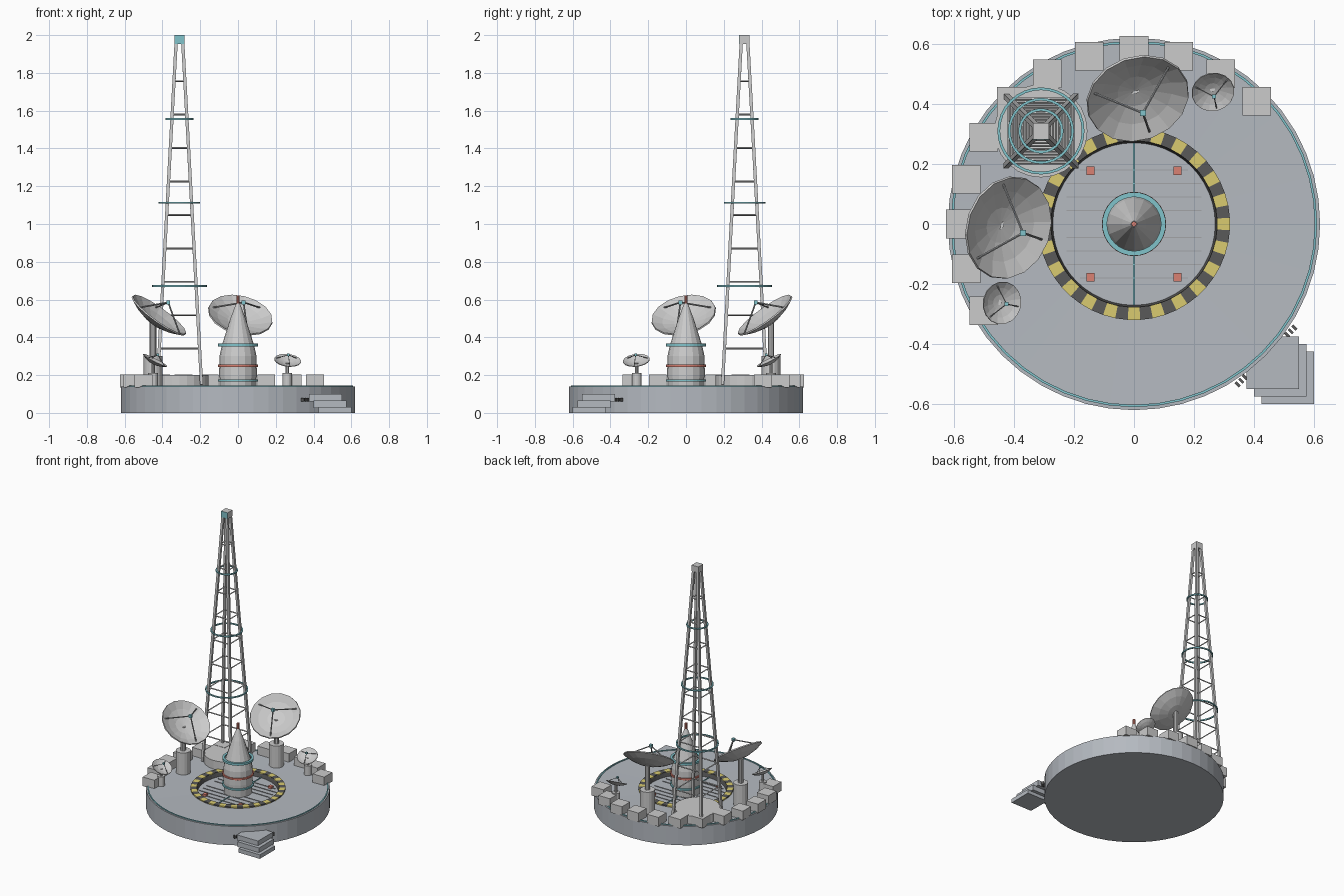
import bpy, bmesh
from math import sin, cos, pi, radians
from mathutils import Vector, Matrix

if "Cube" in bpy.data.objects:
    bpy.data.objects.remove(bpy.data.objects["Cube"])


def material(name, r, g, b):
    m = bpy.data.materials.new(name)
    m.diffuse_color = (r, g, b, 1)
    m.use_nodes = True
    m.node_tree.nodes["Principled BSDF"].inputs["Base Color"].default_value = m.diffuse_color
    return m


TEAL = material("teal", 0.22, 0.55, 0.6)
YELLOW = material("yellow", 0.7, 0.6, 0.16)
RED = material("red", 0.7, 0.22, 0.17)
BLACK = material("black", 0.1, 0.1, 0.1)
DECK = material("deck_grey", 0.46, 0.49, 0.53)
STEEL = material("steel", 0.36, 0.37, 0.38)


def finish(name, bm, mat=None, matrix=None):
    bmesh.ops.recalc_face_normals(bm, faces=bm.faces)
    me = bpy.data.meshes.new(name)
    bm.to_mesh(me)
    bm.free()
    ob = bpy.data.objects.new(name, me)
    bpy.context.collection.objects.link(ob)
    if mat:
        me.materials.append(mat)
    if matrix:
        ob.matrix_world = matrix
    return ob


def lathe(name, profile, segs, mat=None, matrix=None, closed=False):
    """Spin an (r, z) profile around z."""
    bm = bmesh.new()
    rings = []
    for r, z in profile:
        if r == 0:
            rings.append([bm.verts.new((0, 0, z))] * segs)
        else:
            rings.append([bm.verts.new((r * cos(2 * pi * i / segs), r * sin(2 * pi * i / segs), z))
                          for i in range(segs)])
    pairs = list(zip(rings, rings[1:]))
    if closed:
        pairs.append((rings[-1], rings[0]))
    for a, b in pairs:
        for i in range(segs):
            j = (i + 1) % segs
            vs = list(dict.fromkeys((a[i], a[j], b[j], b[i])))
            if len(vs) > 2:
                bm.faces.new(vs)
    return finish(name, bm, mat, matrix)


def cylinder(name, r, z0, z1, x, y, segs=16, mat=None):
    return lathe(name, [(0, z0), (r, z0), (r, z1), (0, z1)], segs, mat, Matrix.Translation((x, y, 0)))


def band(name, r, z, t, x=0, y=0, segs=32, mat=TEAL):
    return lathe(name, [(r - t, z - t / 2), (r, z - t / 2), (r, z + t / 2), (r - t, z + t / 2)],
                 segs, mat, Matrix.Translation((x, y, 0)), True)


def box(name, centre, size, mat=None, turn=0):
    bm = bmesh.new()
    bmesh.ops.create_cube(bm, size=1)
    bmesh.ops.scale(bm, vec=size, verts=bm.verts)
    return finish(name, bm, mat, Matrix.Translation(centre) @ Matrix.Rotation(turn, 4, 'Z'))


def rod(name, p, q, r, mat=None, segs=6):
    p, q = Vector(p), Vector(q)
    d = q - p
    bm = bmesh.new()
    bmesh.ops.create_cone(bm, cap_ends=True, segments=segs, radius1=r, radius2=r, depth=d.length)
    rot = d.to_track_quat('Z', 'Y').to_matrix().to_4x4()
    return finish(name, bm, mat, Matrix.Translation((p + q) / 2) @ rot)


# Round platform with a sunken launch pad
lathe("platform", [(0, 0), (0.62, 0), (0.62, 0.14), (0.6, 0.14), (0.32, 0.135), (0.28, 0.135),
                   (0.28, 0.11), (0, 0.11)], 48, DECK)
band("platform_trim", 0.61, 0.141, 0.008, segs=48)
lathe("pit_wall", [(0.27, 0.108), (0.28, 0.108), (0.28, 0.138), (0.277, 0.138)], 48, BLACK, None, True)


# Hazard stripes around the pad
def stripes(name, first, mat):
    bm = bmesh.new()
    for k in range(24):
        a = radians(first + 15 * k)
        corners = [(r, a + s * radians(3.75), z) for z in (0.134, 0.144)
                   for r, s in ((0.277, -1), (0.32, -1), (0.32, 1), (0.277, 1))]
        v = [bm.verts.new((r * cos(t), r * sin(t), z)) for r, t, z in corners]
        for f in ((0, 1, 2, 3), (4, 5, 6, 7), (0, 1, 5, 4), (1, 2, 6, 5), (2, 3, 7, 6), (3, 0, 4, 7)):
            bm.faces.new([v[i] for i in f])
    finish(name, bm, mat)


stripes("hazard_yellow", 0, YELLOW)
stripes("hazard_black", 7.5, BLACK)

# Pad details: grooves, centre line, lamps
for y in (-0.18, -0.135, -0.09, -0.045, 0.045, 0.09, 0.135, 0.18):
    box("pad_groove", (0, y, 0.111), (0.45 if abs(y) < 0.15 else 0.36, 0.004, 0.006), STEEL)
box("pad_centre_line", (0, 0, 0.112), (0.006, 0.54, 0.006), TEAL)
for sx in (-1, 1):
    for sy in (-1, 1):
        box("pad_lamp", (sx * 0.145, sy * 0.177, 0.117), (0.028, 0.028, 0.016), RED)

# Rocket
lathe("rocket_body", [(0, 0.11), (0.095, 0.11), (0.1, 0.2), (0.098, 0.3), (0.085, 0.36),
                      (0.04, 0.5), (0.01, 0.58), (0, 0.58)], 16)
band("rocket_lower_band", 0.107, 0.172, 0.012)
band("rocket_red_band", 0.107, 0.25, 0.012, mat=RED)
band("rocket_upper_band", 0.106, 0.36, 0.016)
cylinder("rocket_tip", 0.009, 0.565, 0.622, 0, 0, 8, RED)

# Perimeter blocks on the rear and left rim
for k in range(12):
    a = radians(45 + 15 * k)
    box("rim_block", (0.578 * cos(a), 0.578 * sin(a), 0.168), (0.095, 0.095, 0.068))

# Lattice mast
MX, MY = -0.31, 0.31
cylinder("mast_foot", 0.155, 0.13, 0.2, MX, MY, 24)


def half(z):
    return 0.117 - (z - 0.15) / 1.82 * 0.1


def corner(i, z):
    sx, sy = ((-1, -1), (1, -1), (1, 1), (-1, 1))[i % 4]
    return MX + sx * half(z), MY + sy * half(z), z


for i in range(4):
    rod("mast_leg", corner(i, 0.15), corner(i, 1.97), 0.012, segs=4)
    for k in range(9):
        z = 0.34 + 0.177 * k
        rod("mast_rung", corner(i, z), corner(i + 1, z), 0.005, segs=4)
for r, z in ((0.145, 0.672), (0.11, 1.112), (0.075, 1.556)):
    band("mast_ring", r, z, 0.009, MX, MY)
box("mast_cap", (MX, MY, 1.977), (0.054, 0.054, 0.046))
box("mast_cap_panel", (MX, MY - 0.0275, 1.977), (0.054, 0.003, 0.046), TEAL)


# Dish antenna on a stepped post
def dish(name, centre, normal, r, feed, post_r, post_z):
    n, c = Vector(normal).normalized(), Vector(centre)
    u = Vector((n.x, n.y, 0))
    u = (u - n * u.dot(n)).normalized()
    v = n.cross(u)
    m = Matrix.Translation(c) @ Matrix((u, v, n)).transposed().to_4x4()
    depth = 0.3 * r
    outer = [(r * t, depth * (t * t - 1)) for t in (0, 0.35, 0.7, 1)]
    inner = [(r * t * 0.985, depth * (t * t - 1) + 0.045 * r) for t in (1, 0.7, 0.35, 0)]
    lathe(name + "_bowl", outer + inner, 16, None, m)
    tip = m @ Vector((0, 0, feed))
    for k in range(3):
        a = 2 * pi * k / 3
        rod(name + "_strut", m @ Vector((0.9 * r * cos(a), 0.9 * r * sin(a), -0.15 * depth)),
            tip, 0.022 * r + 0.0005, STEEL)
    s = 0.008 + 0.07 * r
    box(name + "_feed", tip, (s, s, s), TEAL)
    back = m @ Vector((0, 0, -depth))
    cylinder(name + "_post", post_r, 0.13, post_z, back.x, back.y)
    cylinder(name + "_stem", post_r * 0.35, post_z, back.z + 0.005, back.x, back.y, 10)


# Each dish is mirrored across the platform's diagonal
for side in ("left", "rear"):
    def flip(p):
        return p if side == "left" else (-p[1], -p[0], p[2])
    dish(side + "_large_dish", flip((-0.42, -0.012, 0.515)), flip((0.57, -0.2, 0.79)),
         0.175, 0.088, 0.05, 0.3)
    dish(side + "_small_dish", flip((-0.44, -0.263, 0.277)), flip((0.45, -0.1, 0.88)),
         0.072, 0.034, 0.026, 0.21)
    # Small vents beside the steps
    for k in range(3):
        d = (k - 1) * 0.012
        box(side + "_vent", flip((0.357 + d, -0.522 + d, 0.07)), (0.009, 0.02, 0.02), BLACK, pi / 4)

# Entrance steps on the front right
for k, z in enumerate((0.08, 0.045, 0.015)):
    c = 0.4625 + 0.025 * k
    box("entrance_step", (c, -c, z), (0.175, 0.175, 0.04 if k < 2 else 0.03), DECK)
